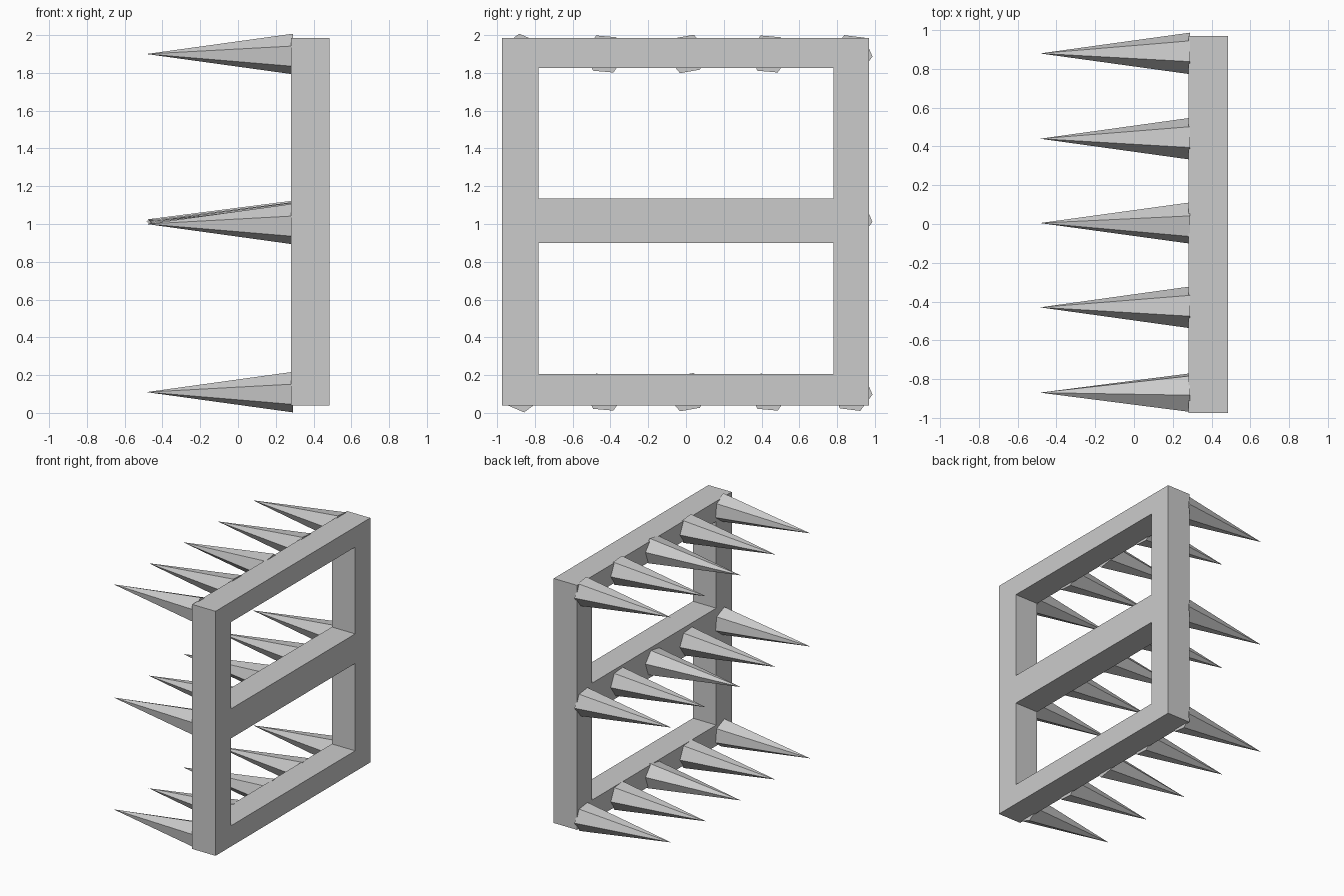
import bpy, bmesh, math
from mathutils import Matrix

cube = bpy.data.objects.get("Cube")
if cube:
    bpy.data.objects.remove(cube, do_unlink=True)

grey = bpy.data.materials.new("plain grey")
grey.use_nodes = True
grey.diffuse_color = (0.6, 0.6, 0.6, 1)
grey.node_tree.nodes["Principled BSDF"].inputs["Base Color"].default_value = (0.6, 0.6, 0.6, 1)


def add_object(name, bm):
    bmesh.ops.recalc_face_normals(bm, faces=bm.faces)
    mesh = bpy.data.meshes.new(name)
    bm.to_mesh(mesh)
    bm.free()
    mesh.materials.append(grey)
    obj = bpy.data.objects.new(name, mesh)
    bpy.context.collection.objects.link(obj)
    return obj


# Upright frame: two posts and three rails as one solid with two openings
BACK, FRONT = 0.28, 0.485
ys = [-0.975, -0.78, 0.78, 0.97]
zs = [0.04, 0.205, 0.90, 1.135, 1.825, 1.985]
bm = bmesh.new()
grid = [[bm.verts.new((BACK, y, z)) for z in zs] for y in ys]
for i in range(3):
    for j in range(5):
        if i == 1 and j in (1, 3):
            continue
        bm.faces.new((grid[i][j], grid[i + 1][j], grid[i + 1][j + 1], grid[i][j + 1]))
sheet = bmesh.ops.extrude_face_region(bm, geom=bm.faces[:], use_keep_orig=True)
moved = [v for v in sheet["geom"] if isinstance(v, bmesh.types.BMVert)]
bmesh.ops.translate(bm, verts=moved, vec=(FRONT - BACK, 0, 0))
add_object("frame", bm)


# Six-sided spike pointing toward -x, turned about its own axis
def add_spike(name, y, z, turn):
    base, tip, radius = 0.29, -0.485, 0.108
    bm = bmesh.new()
    ring = []
    for k in range(6):
        a = math.radians(turn + 60 * k)
        ring.append(bm.verts.new((base, y + radius * math.cos(a), z + radius * math.sin(a))))
    point = bm.verts.new((tip, y, z))
    bm.faces.new(ring)
    for k in range(6):
        bm.faces.new((ring[k], ring[(k + 1) % 6], point))
    add_object(name, bm)


# Three rows of five spikes, one row per rail
columns = [(-0.87, 97), (-0.43, 115), (0.005, 70), (0.44, 115), (0.88, 113)]
for row, height in (("bottom", 0.11), ("middle", 1.0), ("top", 1.9)):
    for n, (y, turn) in enumerate(columns):
        lift = 0.006 * n if row == "middle" else 0
        add_spike(f"{row}_spike_{n + 1}", y, height + lift, turn)
